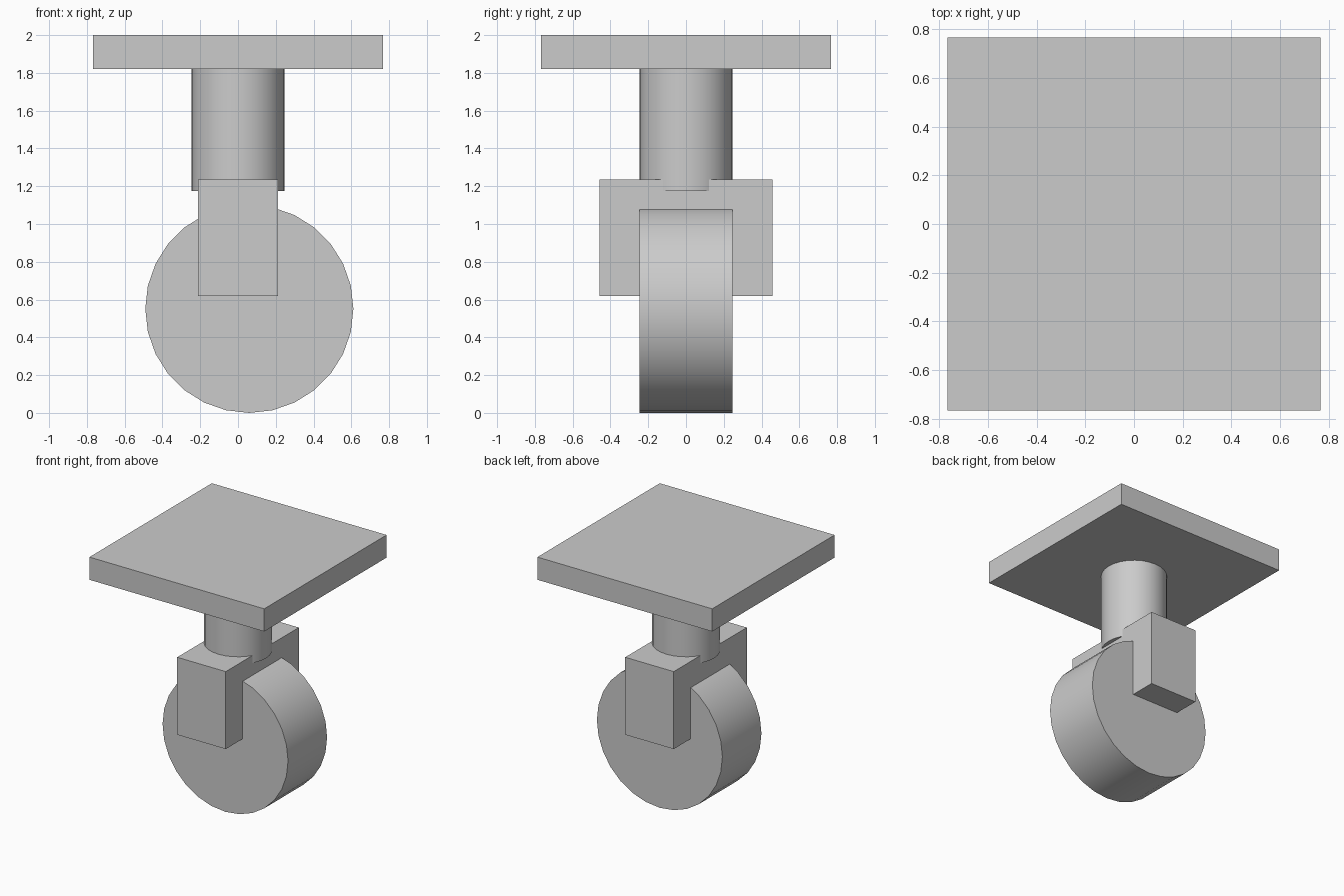
import bpy
import math

if "Cube" in bpy.data.objects:
    bpy.data.objects.remove(bpy.data.objects["Cube"], do_unlink=True)

# Single grey metal colour
grey = bpy.data.materials.new("plain_grey")
grey.use_nodes = True
colour = (0.6, 0.6, 0.6, 1)
grey.diffuse_color = colour
grey.node_tree.nodes["Principled BSDF"].inputs["Base Color"].default_value = colour


def finish(name):
    obj = bpy.context.object
    obj.name = name
    obj.data.materials.append(grey)
    return obj


def block(name, size, centre):
    bpy.ops.mesh.primitive_cube_add(size=1, location=centre)
    obj = finish(name)
    obj.scale = size
    bpy.ops.object.transform_apply(location=False, rotation=False, scale=True)


def cylinder(name, radius, depth, centre, sides, tilt=0):
    bpy.ops.mesh.primitive_cylinder_add(
        vertices=sides, radius=radius, depth=depth,
        location=centre, rotation=(tilt, 0, 0))
    finish(name)
    bpy.ops.object.shade_smooth_by_angle(angle=math.radians(35))


# Square mounting plate on top
block("mounting_plate", (1.535, 1.535, 0.18), (0, 0, 1.91))

# Swivel column, sunk a little into the fork
cylinder("swivel_column", 0.246, 0.65, (0, 0, 1.5), 28)

# Fork block that straddles the wheel
block("fork", (0.426, 0.916, 0.615), (0, 0, 0.9275))

# Wheel, with its axle set slightly off the column axis
cylinder("wheel", 0.551, 0.49, (0.06, 0, 0.551), 28, math.pi / 2)
